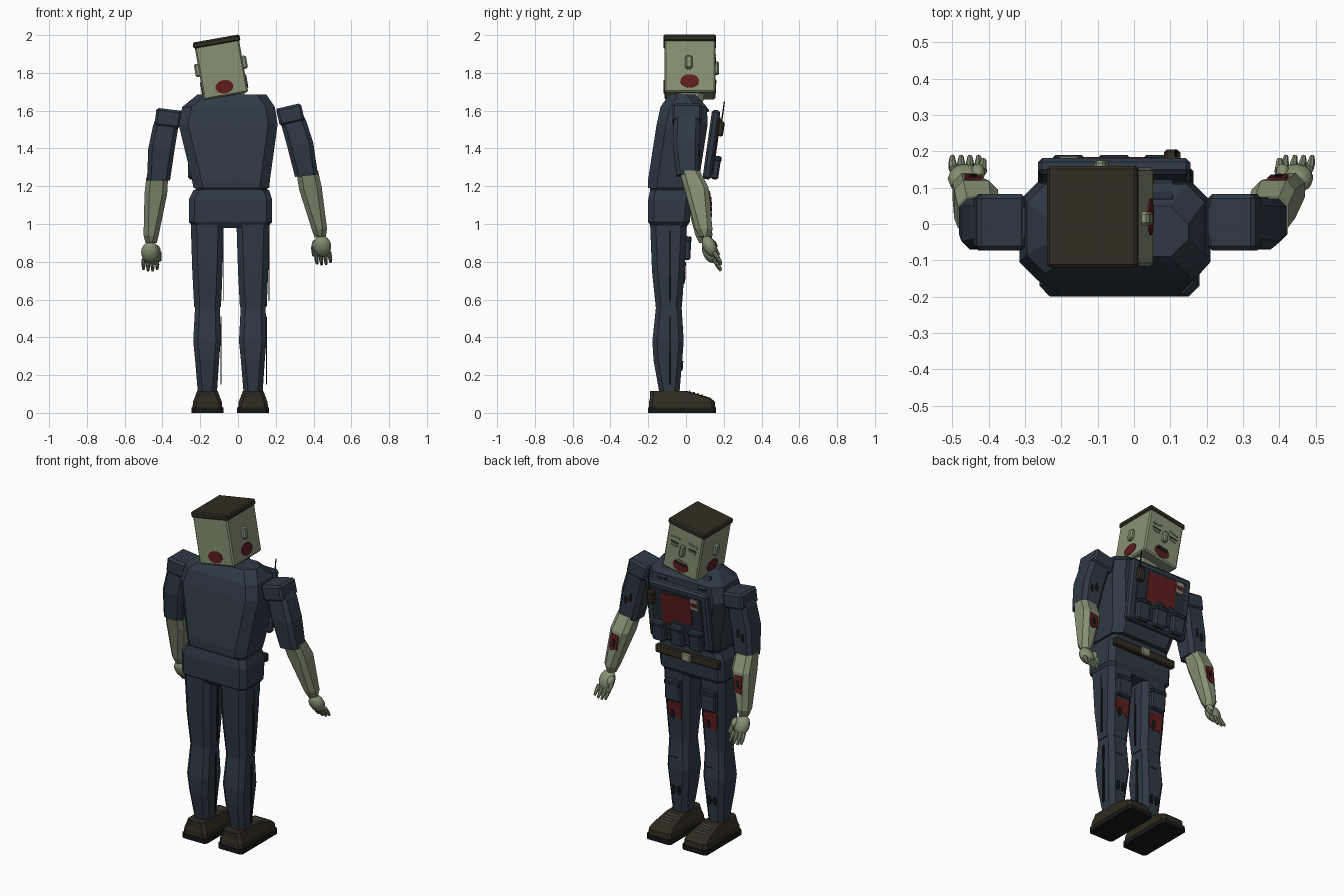
import bpy, bmesh, math, random
from mathutils import Matrix, Vector

random.seed(4)
cube = bpy.data.objects.get("Cube")
if cube:
    bpy.data.objects.remove(cube)


def material(name, *rgb):
    m = bpy.data.materials.new(name)
    m.use_nodes = True
    m.diffuse_color = (*rgb, 1)
    bsdf = m.node_tree.nodes["Principled BSDF"]
    bsdf.inputs["Base Color"].default_value = (*rgb, 1)
    bsdf.inputs["Roughness"].default_value = 0.9
    return m


SKIN = material("pale green skin", .24, .28, .175)
NAVY = material("navy cloth", .028, .042, .06)
DARK = material("dark navy cloth", .018, .027, .04)
HAIR = material("dark brown", .03, .026, .014)
BOOT = material("dark boot leather", .027, .024, .013)
RED = material("dried blood red", .12, .012, .014)
BLACK = material("black", .008, .009, .008)
PALE = material("pale buckle grey", .28, .28, .2)
I = Matrix.Identity(4)


def finish(name, bm, mat, M=I, smooth=False):
    bm.transform(M)
    bmesh.ops.recalc_face_normals(bm, faces=bm.faces[:])
    me = bpy.data.meshes.new(name)
    bm.to_mesh(me)
    bm.free()
    me.materials.append(mat)
    for p in me.polygons:
        p.use_smooth = smooth
    ob = bpy.data.objects.new(name, me)
    bpy.context.collection.objects.link(ob)
    return ob


def at(x, y, z, tilt=0, axis='X'):
    return Matrix.Translation((x, y, z)) @ Matrix.Rotation(math.radians(tilt), 4, axis)


def box(name, size, M, mat, bevel=0.0):
    bm = bmesh.new()
    bmesh.ops.create_cube(bm, size=1, matrix=Matrix.Diagonal((*size, 1)))
    if bevel:
        bmesh.ops.bevel(bm, geom=bm.edges[:], offset=bevel, segments=1, affect='EDGES')
    return finish(name, bm, mat, M)


def loft(name, sections, chamfer, mat, M=I):
    """Stack of chamfered rectangles given as (x0, x1, y0, y1, z)."""
    bm = bmesh.new()
    rings = []
    for x0, x1, y0, y1, z in sections:
        c = chamfer
        pts = [(x0 + c, y0), (x1 - c, y0), (x1, y0 + c), (x1, y1 - c),
               (x1 - c, y1), (x0 + c, y1), (x0, y1 - c), (x0, y0 + c)]
        rings.append([bm.verts.new((x, y, z)) for x, y in pts])
    for a, b in zip(rings, rings[1:]):
        for i in range(8):
            j = (i + 1) % 8
            bm.faces.new((a[i], a[j], b[j], b[i]))
    bm.faces.new(rings[0])
    bm.faces.new(rings[-1])
    return finish(name, bm, mat, M)


def rod(name, p, q, r1, r2, mat, M=I, sides=8):
    p, q = Vector(p), Vector(q)
    bm = bmesh.new()
    rot = (q - p).to_track_quat('Z', 'Y').to_matrix().to_4x4()
    bmesh.ops.create_cone(bm, cap_ends=True, segments=sides, radius1=r1, radius2=r2,
                          depth=(q - p).length, matrix=Matrix.Translation((p + q) / 2) @ rot)
    return finish(name, bm, mat, M)


def ball(name, size, M, mat):
    bm = bmesh.new()
    bmesh.ops.create_uvsphere(bm, u_segments=12, v_segments=8, radius=1,
                              matrix=Matrix.Diagonal((*size, 1)))
    return finish(name, bm, mat, M, True)


def plate(name, pts, M, mat, t=.004):
    """Thin plate in the local xz plane, facing +y."""
    bm = bmesh.new()
    face = bm.faces.new([bm.verts.new((x, -t, z)) for x, z in pts])
    new = bmesh.ops.extrude_face_region(bm, geom=[face])['geom']
    bmesh.ops.translate(bm, verts=[v for v in new if isinstance(v, bmesh.types.BMVert)],
                        vec=(0, 2 * t, 0))
    return finish(name, bm, mat, M)


def oval(rx, rz, n=14):
    return [(rx * math.cos(math.tau * i / n), rz * math.sin(math.tau * i / n)) for i in range(n)]


def torn(w, h, n=6):
    """Patch with a ragged lower edge."""
    low = [(-w / 2 + w * i / n, -h * random.uniform(.2, .5)) for i in range(n + 1)]
    return [(w / 2, h * .45), (-w / 2, h / 2)] + low


# Torso leaning forward, hips and neck
loft("torso", [(-.235, .165, -.2, .05, 1.19), (-.245, .17, -.2, .07, 1.24),
               (-.315, .21, -.155, .115, 1.53), (-.295, .195, -.135, .11, 1.62),
               (-.215, .15, -.09, .05, 1.685)], .05, NAVY)
loft("waist", [(-.225, .155, -.19, .02, 1.15), (-.225, .155, -.19, .03, 1.2)], .03, BLACK)
loft("hips", [(-.235, .155, -.18, .0, .98), (-.26, .18, -.2, .02, 1.01),
              (-.26, .18, -.2, .03, 1.13), (-.235, .165, -.19, .03, 1.18)], .03, NAVY)
loft("neck", [(-.12, .04, -.05, .09, 1.64), (-.13, .03, -.05, .1, 1.73)], .03, SKIN)

# Belt on the face side
box("belt", (.43, .03, .05), at(-.04, .035, 1.12), HAIR, .006)
box("belt_buckle", (.06, .016, .05), at(-.04, .054, 1.12), PALE, .006)

# Vest with everything mounted on it
V = at(-.055, .135, 1.42, -8)
box("vest", (.42, .045, .37), V, NAVY, .012)
box("vest_panel", (.34, .01, .3), V @ at(0, .022, 0), DARK, .003)
plate("vest_blood", torn(.2, .22, 7), V @ at(.0, .027, .03), RED)
for x in (-.125, 0, .125):
    box("vest_pouch", (.085, .04, .12), V @ at(x, .04, -.12), NAVY, .01)
    box("pouch_flap", (.09, .046, .03), V @ at(x, .041, -.07), DARK, .008)
box("radio", (.045, .035, .08), V @ at(.16, .036, .09), HAIR, .008)
rod("radio_antenna", (.17, .036, .12), (.17, .036, .235), .004, .003, BLACK, V)
box("id_card", (.05, .008, .07), V @ at(-.125, .028, .11), PALE, .002)
plate("card_stain", torn(.035, .03), V @ at(-.125, .031, .105), RED)
for x in (-.19, .08):
    box("shoulder_strap", (.06, .09, .015), at(x, .09, 1.63, -50), DARK, .004)

# Tilted head
H = at(-.089, .02, 1.825, -10, 'Y')
box("head", (.238, .27, .3), H, SKIN, .008)
box("hair", (.252, .28, .035), H @ at(0, 0, .142), HAIR, .008)
box("nose", (.03, .03, .07), H @ at(0, .14, 0), SKIN, .007)
for s in (-1, 1):
    side = H @ at(s * .12, 0, 0, -90 * s, 'Z')
    box("ear", (.038, .036, .07), side @ at(s * .005, .002, .01), SKIN, .008)
    plate("cheek_blood", oval(.05, .036), side @ at(0, 0, -.09), RED)
    box("eye_slit", (.055, .006, .006), H @ at(s * .06, .135, .028), BLACK)
    box("eye_bag", (.045, .008, .012), H @ at(s * .06, .135, .012), SKIN, .002)
    box("eyebrow", (.06, .008, .01), H @ at(s * .06, .136, .058, 8 * s, 'Y'), SKIN, .002)
plate("nape_blood", oval(.048, .036), H @ at(0, -.135, -.1), RED)
plate("chin_blood", oval(.052, .036), H @ at(0, .135, -.1), RED, .003)
plate("mouth", oval(.04, .011), H @ at(0, .136, -.085), BLACK)
box("upper_lip", (.07, .008, .01), H @ at(0, .137, -.072), SKIN, .002)

# Arms: one design, mirrored and swung out for the other side
swing = (at(.29, 0, 1.6, -6, 'Y') @ Matrix.Diagonal((-1, 1, 1, 1))
         @ Matrix.Translation((.385, 0, -1.58)))
for tag, M in (("right", I), ("left", swing)):
    loft(tag + "_upper_arm", [(-.42, -.3, -.055, .065, 1.6), (-.45, -.315, -.065, .075, 1.52),
                              (-.475, -.335, -.07, .07, 1.4), (-.482, -.36, -.05, .07, 1.23)],
         .022, NAVY, M)
    box(tag + "_shoulder_pad", (.135, .155, .095), M @ at(-.37, .005, 1.56, 7, 'Y'), NAVY, .012)
    loft(tag + "_forearm", [(-.485, -.37, -.035, .075, 1.25), (-.495, -.375, -.01, .12, 1.16),
                            (-.5, -.42, .05, .14, .94), (-.49, -.43, .07, .13, .9)],
         .025, SKIN, M)
    plate(tag + "_forearm_wound", torn(.05, .11, 5), M @ at(-.442, .129, 1.09, 6), RED)
    plate(tag + "_wound_core", torn(.02, .05, 3), M @ at(-.442, .132, 1.09, 6), BLACK)
    for k in (0, 1):
        plate(tag + "_sleeve_tear", oval(.012, .028, 6),
              M @ at(-.4 - .03 * k, .069, 1.37 - .02 * k), BLACK)
    ball(tag + "_palm", (.048, .036, .06), M @ at(-.465, .125, .85, 25), SKIN)
    for i in range(4):
        x = -.497 + .022 * i
        knuckle = (x, .15, .815)
        mid = (x * 1.1 + .0465, .168, .785 - .006 * (i in (1, 2)))
        tip = (mid[0], .185, .752 + .008 * (i in (0, 3)))
        rod(tag + "_finger_base", knuckle, mid, .013, .011, SKIN, M)
        rod(tag + "_finger_tip", mid, tip, .011, .007, SKIN, M)
    ball(tag + "_thumb_base", (.02, .025, .03), M @ at(-.43, .14, .86, 30), SKIN)
    rod(tag + "_thumb", (-.42, .145, .85), (-.415, .175, .805), .015, .009, SKIN, M)

# Legs and boots
for tag, x in (("right", -.162), ("left", .08)):
    L = Matrix.Translation((x, 0, 0))
    loft(tag + "_thigh", [(-.07, .072, -.16, -.022, .56), (-.08, .08, -.18, -.008, .75),
                          (-.088, .087, -.19, .005, 1.0)], .03, NAVY, L)
    loft(tag + "_calf", [(-.05, .05, -.14, -.035, .1), (-.065, .062, -.172, -.02, .28),
                         (-.075, .07, -.178, -.012, .38), (-.065, .066, -.158, -.024, .57)],
         .025, NAVY, L)
    box(tag + "_thigh_seam", (.005, .012, .37), L @ at(.084, -.085, .78), BLACK)
    box(tag + "_calf_seam", (.005, .012, .36), L @ at(.071, -.085, .33), BLACK)
    box(tag + "_thigh_pocket", (.1, .035, .12), L @ at(0, .008, .87, -3), NAVY, .008)
    box(tag + "_pocket_flap", (.106, .04, .03), L @ at(0, .01, .92, -3), DARK, .006)
    plate(tag + "_thigh_blood", torn(.09, .12), L @ at(.0, -.008, .74, -4), RED)
    plate(tag + "_thigh_tear", oval(.016, .03, 6), L @ at(.015, -.007, .72, -4), BLACK)
    for k in (-1, 1):
        plate(tag + "_shin_tear", oval(.012, .03, 6), L @ at(k * .018, -.02, .25, -4), BLACK)
        box(tag + "_shin_crease", (.05, .005, .005), L @ at(k * .012, -.017, .42 + .03 * k), BLACK)
    loft(tag + "_boot_sole", [(-.084, .084, -.2, .16, 0), (-.084, .084, -.2, .16, .028)],
         .015, BLACK, L)
    loft(tag + "_boot", [(-.08, .08, -.196, .156, .022), (-.076, .076, -.195, .152, .06),
                         (-.068, .068, -.19, .13, .08), (-.055, .055, -.19, .01, .115)],
         .018, BOOT, L)
    for i in range(4):
        box(tag + "_boot_lace", (.07, .009, .007),
            L @ at(0, .02 + .022 * i, .114 - .0064 * i, -16), PALE, .001)
